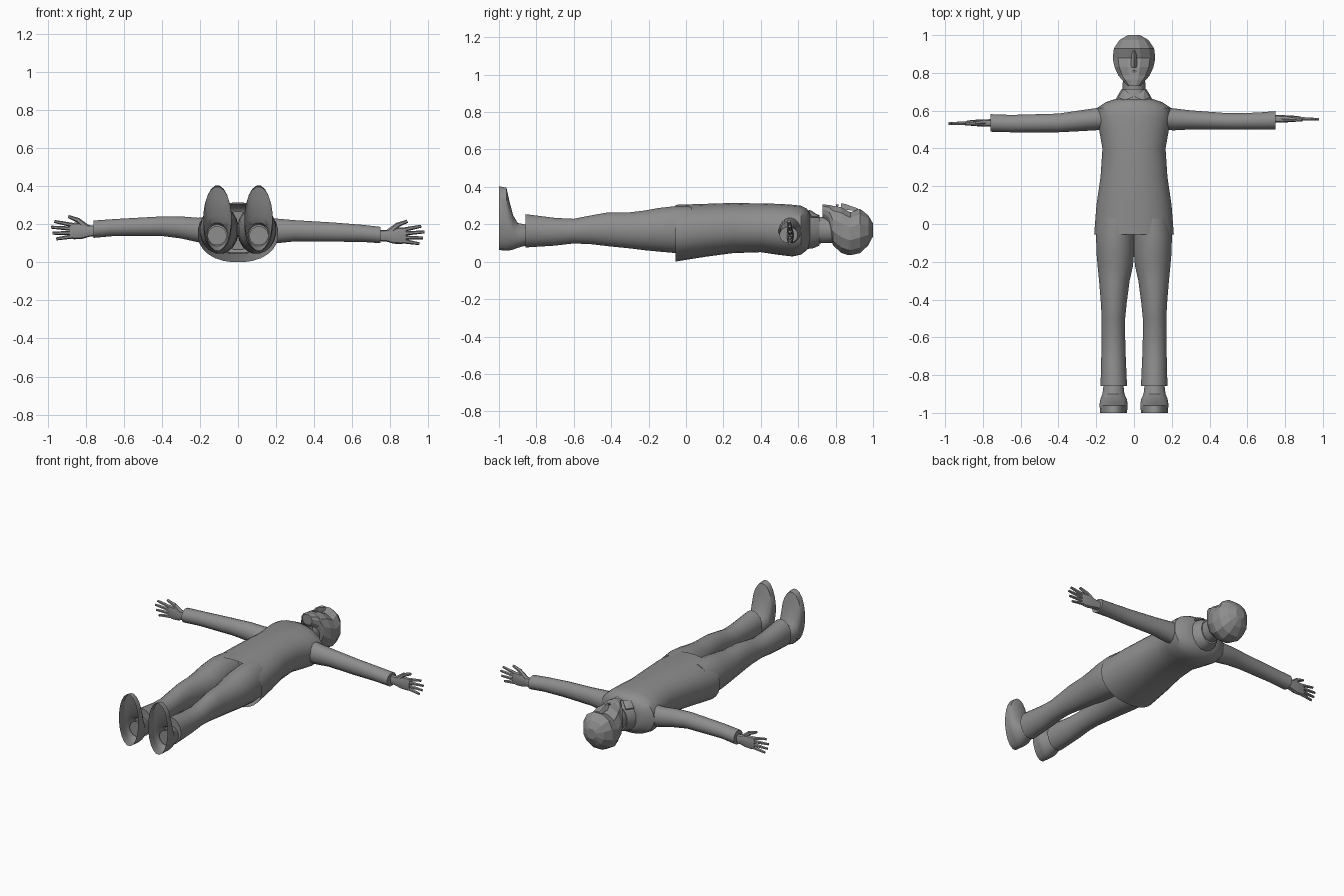
import bpy
import bmesh
import math
from mathutils import Vector

cube = bpy.data.objects.get("Cube")
if cube:
    bpy.data.objects.remove(cube, do_unlink=True)

grey = bpy.data.materials.new("plain grey")
grey.use_nodes = True
grey.diffuse_color = (0.27, 0.27, 0.27, 1)
grey.node_tree.nodes["Principled BSDF"].inputs["Base Color"].default_value = grey.diffuse_color


def finish(name, bm, smooth=True):
    """Turn a bmesh into a named grey object."""
    bmesh.ops.recalc_face_normals(bm, faces=bm.faces)
    mesh = bpy.data.meshes.new(name)
    bm.to_mesh(mesh)
    bm.free()
    mesh.materials.append(grey)
    if smooth:
        mesh.shade_smooth()
        mesh.set_sharp_from_angle(angle=math.radians(38))
    obj = bpy.data.objects.new(name, mesh)
    bpy.context.collection.objects.link(obj)
    return obj


def loft(name, rows, axis="y", sides=20, power=2.0, start_cap=True, end_cap=True, smooth=True):
    """Skin rounded rings; each row is position, side min, side max, z min, z max."""
    bm = bmesh.new()
    rings = []
    for pos, side_min, side_max, z_min, z_max in rows:
        ring = []
        for i in range(sides):
            angle = math.tau * (i + 0.5) / sides
            c, s = math.cos(angle), math.sin(angle)
            c = math.copysign(abs(c) ** (2 / power), c)
            s = math.copysign(abs(s) ** (2 / power), s)
            side = (side_min + side_max) / 2 + c * (side_max - side_min) / 2
            z = (z_min + z_max) / 2 + s * (z_max - z_min) / 2
            ring.append(bm.verts.new((side, pos, z) if axis == "y" else (pos, side, z)))
        rings.append(ring)
    for a, b in zip(rings, rings[1:]):
        for i in range(sides):
            j = (i + 1) % sides
            bm.faces.new((a[i], a[j], b[j], b[i]))
    if start_cap:
        bm.faces.new(rings[0])
    if end_cap:
        bm.faces.new(rings[-1])
    return finish(name, bm, smooth)


def centred(rows):
    """Expand half widths to rows symmetric about x = 0."""
    return [(pos, -half, half, low, high) for pos, half, low, high in rows]


def solid(name, points):
    """Faceted convex piece around a few points."""
    bm = bmesh.new()
    verts = [bm.verts.new(p) for p in points]
    bmesh.ops.convex_hull(bm, input=verts)
    return finish(name, bm, False)


# Jacket body, open at the hem
loft("jacket", centred([
    (-0.055, 0.212, 0.0, 0.305), (0.1, 0.2, 0.025, 0.31), (0.25, 0.178, 0.045, 0.315),
    (0.4, 0.168, 0.05, 0.312), (0.5, 0.186, 0.035, 0.31), (0.57, 0.2, 0.027, 0.305),
    (0.615, 0.195, 0.037, 0.3), (0.645, 0.15, 0.06, 0.285), (0.662, 0.1, 0.085, 0.26)]),
    sides=28, power=2.2, start_cap=False)

# Shirt collar with two folded points, and neck
loft("collar", centred([(0.64, 0.108, 0.065, 0.268), (0.68, 0.088, 0.07, 0.262),
                        (0.715, 0.066, 0.085, 0.25)]), sides=16)
loft("neck", centred([(0.66, 0.062, 0.095, 0.24), (0.8, 0.06, 0.1, 0.24)]), sides=16)
for side, word in ((1, "left"), (-1, "right")):
    solid(word + "_collar_point", [
        (side * x, y, z + lift) for lift in (0, 0.007)
        for x, y, z in ((0.004, 0.672, 0.265), (0.05, 0.655, 0.27),
                        (0.085, 0.67, 0.235), (0.055, 0.715, 0.235))])

# Faceted head with recessed eye band, nose and mouth
loft("head", centred([
    (0.73, 0.035, 0.235, 0.307), (0.765, 0.067, 0.2, 0.305), (0.785, 0.085, 0.085, 0.302),
    (0.83, 0.106, 0.043, 0.295), (0.865, 0.114, 0.032, 0.275), (0.88, 0.116, 0.031, 0.268),
    (0.93, 0.11, 0.042, 0.287), (0.975, 0.078, 0.085, 0.25), (1.0, 0.032, 0.135, 0.205)]),
    sides=12, power=2.2, smooth=False)
solid("nose", [(0.02, 0.83, 0.28), (-0.02, 0.83, 0.28), (0, 0.828, 0.312), (0, 0.85, 0.309),
               (0.01, 0.92, 0.27), (-0.01, 0.92, 0.27), (0, 0.92, 0.284)])
solid("mouth", [(0.028, 0.81, 0.29), (-0.028, 0.81, 0.29), (0, 0.8, 0.305),
                (0, 0.817, 0.305), (0, 0.808, 0.29)])

# Sleeves, resting at slightly different heights
loft("left_sleeve", [
    (0.13, 0.5, 0.62, 0.095, 0.24), (0.21, 0.495, 0.613, 0.1, 0.23), (0.3, 0.5, 0.602, 0.11, 0.222),
    (0.5, 0.499, 0.587, 0.108, 0.21), (0.65, 0.5, 0.59, 0.107, 0.198),
    (0.75, 0.5, 0.598, 0.1, 0.187)], axis="x")
loft("right_sleeve", [
    (-0.13, 0.5, 0.62, 0.095, 0.24), (-0.21, 0.495, 0.613, 0.105, 0.235),
    (-0.3, 0.49, 0.6, 0.125, 0.242), (-0.4, 0.485, 0.585, 0.138, 0.242),
    (-0.65, 0.485, 0.578, 0.138, 0.228), (-0.76, 0.488, 0.582, 0.128, 0.22)], axis="x")


def finger(name, root, tip, radius):
    """Tapered six-sided digit."""
    root, tip = Vector(root), Vector(tip)
    direction = tip - root
    bm = bmesh.new()
    bmesh.ops.create_cone(bm, cap_ends=True, segments=6, radius1=radius,
                          radius2=radius * 0.65, depth=direction.length)
    turn = direction.to_track_quat("Z", "Y").to_matrix().to_4x4()
    turn.translation = (root + tip) / 2
    bmesh.ops.transform(bm, matrix=turn, verts=bm.verts)
    finish(name, bm, False)


# Hands with thumbs upward
finger_plan = (("index", 0.03, 0.05, 0.205), ("middle", 0.011, 0.02, 0.222),
               ("ring", -0.01, -0.012, 0.215), ("little", -0.028, -0.042, 0.195))
for side, word, wrist_x, y, z in ((1, "left", 0.758, 0.557, 0.14), (-1, "right", 0.76, 0.535, 0.165)):
    def at(out, up, depth=0.0):
        return (side * (wrist_x + out), y + depth, z + up)

    palm = [(-0.04, 0.028, 0.022), (0.02, 0.03, 0.02), (0.06, 0.042, 0.019),
            (0.1, 0.044, 0.016), (0.125, 0.036, 0.012)]
    loft(word + "_palm", [(side * (wrist_x + out), y - thick, y + thick, z - half, z + half)
                          for out, half, thick in palm], axis="x", sides=10, power=2.6)
    for label, root_z, tip_z, reach in finger_plan:
        finger(word + "_" + label + "_finger", at(0.105, root_z), at(reach, tip_z, -0.003), 0.012)
    finger(word + "_thumb_base", at(0.03, 0.012), at(0.085, 0.06, -0.004), 0.019)
    finger(word + "_thumb", at(0.075, 0.054, -0.004), at(0.132, 0.076, -0.006), 0.013)

# Trouser legs and shoes; the shoes are hollow beneath
trouser = [(0.03, -0.004, 0.19, 0.045, 0.295), (-0.06, -0.004, 0.202, 0.045, 0.298),
           (-0.15, -0.002, 0.2, 0.053, 0.288), (-0.22, 0.004, 0.194, 0.06, 0.275),
           (-0.3, 0.022, 0.186, 0.07, 0.265), (-0.42, 0.038, 0.176, 0.082, 0.264),
           (-0.5, 0.046, 0.172, 0.092, 0.25), (-0.6, 0.046, 0.172, 0.097, 0.23),
           (-0.7, 0.043, 0.174, 0.085, 0.235), (-0.857, 0.036, 0.178, 0.075, 0.255)]
shoe = [(-0.84, 0.057, 0.16, 0.09, 0.195), (-0.9, 0.05, 0.168, 0.073, 0.208),
        (-0.925, 0.038, 0.178, 0.063, 0.25), (-0.945, 0.034, 0.182, 0.059, 0.33),
        (-0.96, 0.033, 0.183, 0.057, 0.398), (-1.0, 0.036, 0.18, 0.06, 0.405)]
for side, word in ((1, "left"), (-1, "right")):
    for part, rows, bottom in (("trouser_leg", trouser, True), ("shoe", shoe, False)):
        mirrored = [(pos, side * a, side * b, low, high) for pos, a, b, low, high in rows]
        loft(word + "_" + part, mirrored, end_cap=bottom)
    # Sole-side disc closing the ankle inside the hollow shoe
    loft(word + "_ankle", [(-0.88, side * 0.07, side * 0.15, 0.1, 0.185),
                           (-0.915, side * 0.06, side * 0.16, 0.09, 0.19)])
